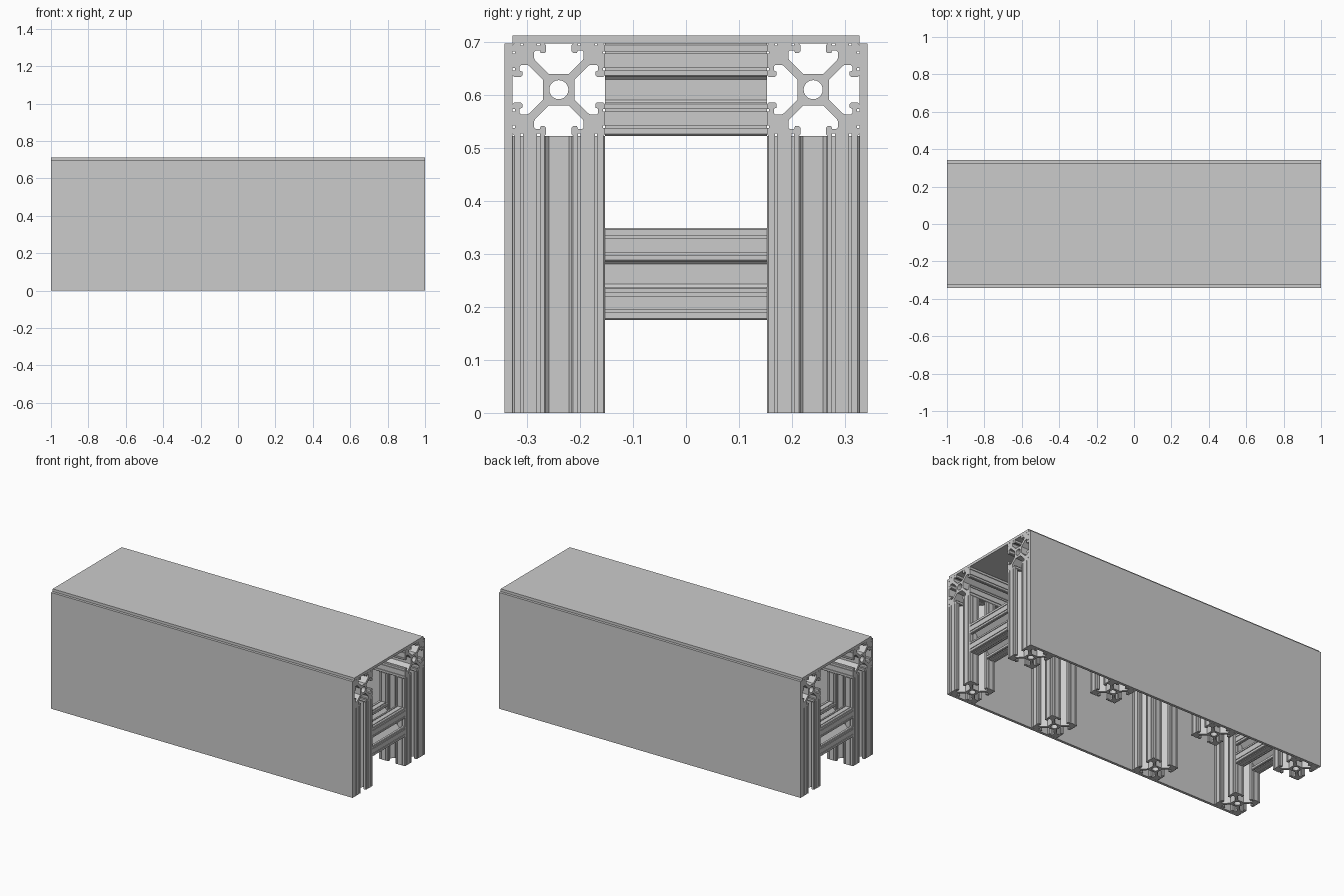
import bpy, bmesh, math
from mathutils import Matrix

cube = bpy.data.objects.get("Cube")
if cube:
    bpy.data.objects.remove(cube, do_unlink=True)

# One plain metal colour
metal = bpy.data.materials.new("light_grey_metal")
metal.use_nodes = True
GREY = (0.6, 0.6, 0.6, 1)
metal.diffuse_color = GREY
metal.node_tree.nodes["Principled BSDF"].inputs["Base Color"].default_value = GREY

HALF = 0.087            # half width of the slotted bar
BAR_Y = 0.24            # bar centre lines
INNER_Y = BAR_Y - HALF
RAIL_Z = 0.61
LEG_H = RAIL_Z - HALF
SHEET = 0.0155

# One eighth of the slotted bar outline, from slot floor to outer corner
OCTANT = [(.019, .030), (.045, .056), (.047, .060), (.047, .071), (.044, .074),
          (.036, .074), (.034, .069), (.027, .069), (.024, .072), (.024, .084),
          (.027, .087), (.036, .087), (.036, .083), (.041, .083), (.041, .087),
          (.068, .087), (.068, .083), (.072, .083), (.072, .087), (.084, .087)]


def bar_outline():
    quarter = OCTANT + [(v, u) for u, v in reversed(OCTANT)]
    pts = []
    for _ in range(4):
        pts += quarter
        quarter = [(v, -u) for u, v in quarter]
    return pts


def add_object(name, bm, matrix):
    mesh = bpy.data.meshes.new(name)
    bm.to_mesh(mesh)
    bm.free()
    mesh.materials.append(metal)
    obj = bpy.data.objects.new(name, mesh)
    obj.matrix_world = matrix
    bpy.context.collection.objects.link(obj)
    return obj


def add_bar(name, length, centre, axis):
    """Slotted bar with a round bore, centred and running along one axis."""
    bm = bmesh.new()
    sides = 24
    bore = [(.018 * math.cos(math.tau * i / sides), .018 * math.sin(math.tau * i / sides))
            for i in range(sides)]
    for loop in (bar_outline(), bore):
        verts = [bm.verts.new((u, v, -length / 2)) for u, v in loop]
        for i, vert in enumerate(verts):
            bm.edges.new((verts[i - 1], vert))
    bmesh.ops.triangle_fill(bm, use_beauty=True, use_dissolve=False, edges=bm.edges[:])
    result = bmesh.ops.extrude_face_region(bm, geom=bm.faces[:], use_keep_orig=True)
    top = [g for g in result["geom"] if isinstance(g, bmesh.types.BMVert)]
    bmesh.ops.translate(bm, vec=(0, 0, length), verts=top)
    bmesh.ops.recalc_face_normals(bm, faces=bm.faces[:])
    turn = {"x": Matrix.Rotation(math.pi / 2, 4, "Y"),
            "y": Matrix.Rotation(math.pi / 2, 4, "X"),
            "z": Matrix.Identity(4)}[axis]
    return add_object(name, bm, Matrix.Translation(centre) @ turn)


def add_sheet(name, size, centre):
    bm = bmesh.new()
    bmesh.ops.create_cube(bm, size=1)
    bmesh.ops.scale(bm, vec=size, verts=bm.verts[:])
    return add_object(name, bm, Matrix.Translation(centre))


END_X = 1 - HALF
MID_X = 0.348
RAIL_TOP = RAIL_Z + HALF
OUTER_Y = BAR_Y + HALF

# Long top rails, legs and side panels, front and back
for side, s in (("front", -1), ("back", 1)):
    add_bar(side + "_rail", 2, (0, s * BAR_Y, RAIL_Z), "x")
    for i, x in enumerate((-END_X, -MID_X, MID_X, END_X)):
        add_bar(f"{side}_leg_{i + 1}", LEG_H, (x, s * BAR_Y, LEG_H / 2), "z")
    add_sheet(side + "_panel", (2, SHEET, RAIL_TOP),
              (0, s * (OUTER_Y + SHEET / 2), RAIL_TOP / 2))

# Cross bars: low ones at the ends, high ones in the middle
for side, s in (("right", -1), ("left", 1)):
    add_bar(side + "_lower_cross_bar", 2 * INNER_Y, (s * END_X, 0, 0.262), "y")
    add_bar(side + "_upper_cross_bar", 2 * INNER_Y, (s * MID_X, 0, RAIL_Z), "y")

# Top panel
add_sheet("top_panel", (2, 2 * OUTER_Y, SHEET), (0, 0, RAIL_TOP + SHEET / 2))
